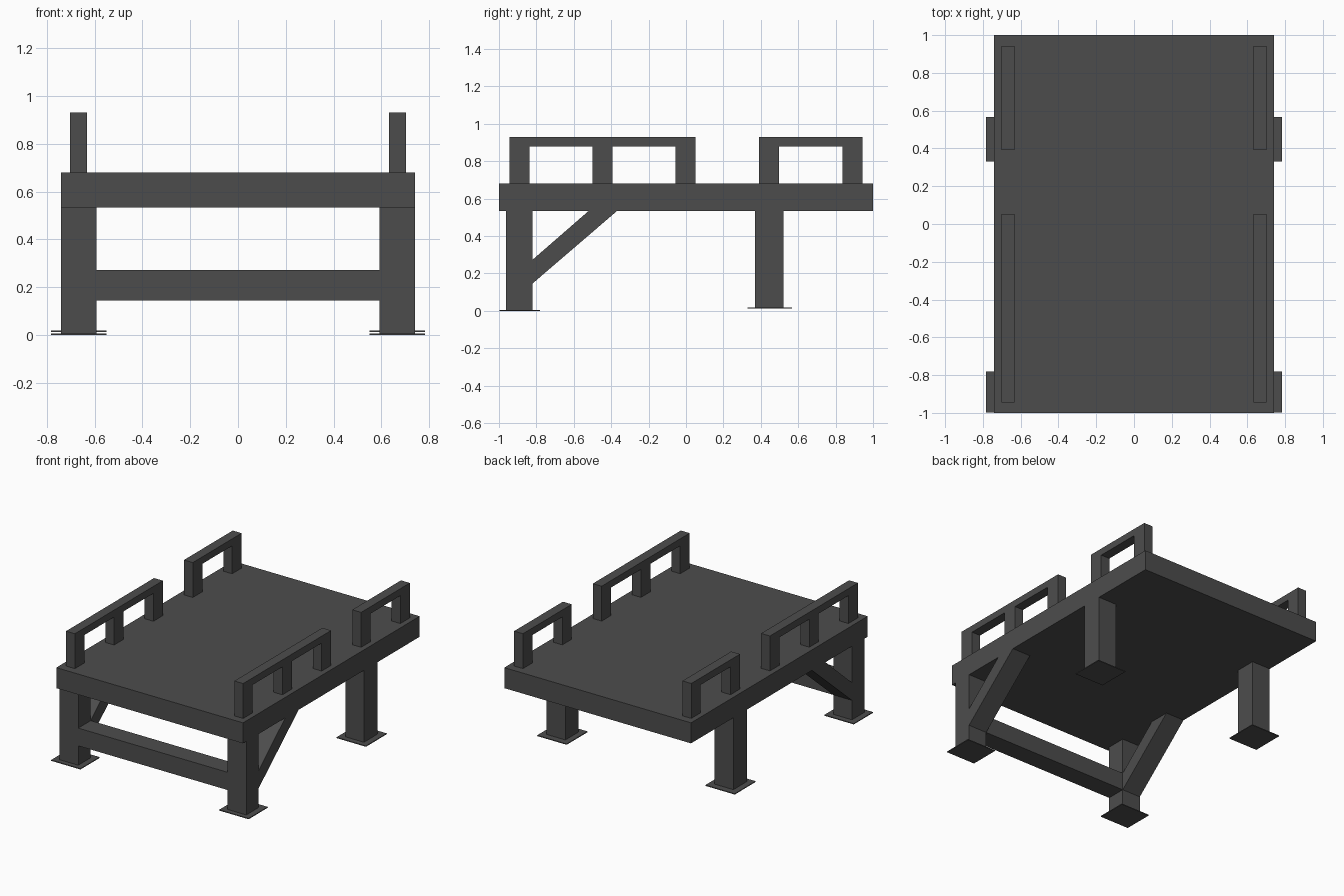
import bpy, bmesh

if "Cube" in bpy.data.objects:
    bpy.data.objects.remove(bpy.data.objects["Cube"])

# Dark charcoal finish shared by every part
dark = bpy.data.materials.new("charcoal")
dark.diffuse_color = (0.073, 0.073, 0.073, 1)
dark.use_nodes = True
dark.node_tree.nodes["Principled BSDF"].inputs["Base Color"].default_value = dark.diffuse_color


def prism(name, profile, x0, x1, mirror=True):
    """Extrude a side (y, z) profile from x0 to x1, optionally mirrored across x."""
    bm = bmesh.new()
    face = bm.faces.new([bm.verts.new((x0, y, z)) for y, z in profile])
    ext = bmesh.ops.extrude_face_region(bm, geom=[face])
    verts = [v for v in ext["geom"] if isinstance(v, bmesh.types.BMVert)]
    bmesh.ops.translate(bm, verts=verts, vec=(x1 - x0, 0, 0))
    bmesh.ops.recalc_face_normals(bm, faces=bm.faces)
    mesh = bpy.data.meshes.new(name)
    bm.to_mesh(mesh)
    bm.free()
    mesh.materials.append(dark)
    obj = bpy.data.objects.new(name, mesh)
    bpy.context.collection.objects.link(obj)
    if mirror:
        obj.modifiers.new("mirror", "MIRROR").use_axis[0] = True
    return obj


def rect(y0, y1, z0, z1):
    return [(y0, z0), (y1, z0), (y1, z1), (y0, z1)]


def guard_rail(name, posts, width=0.107, base=0.68, under=0.88, top=0.93):
    """Top rail with posts hanging down from it, as one comb-shaped profile."""
    profile = []
    for i, y in enumerate(posts):
        if i:
            profile.append((y, under))
        profile += [(y, base), (y + width, base)]
        if i < len(posts) - 1:
            profile.append((y + width, under))
    profile += [(posts[-1] + width, top), (posts[0], top)]
    prism(name, profile, 0.632, 0.702)


DECK_Z = 0.533

# Deck slab
prism("deck", rect(-1, 1, DECK_Z, 0.68), -0.74, 0.74, mirror=False)

# Legs and their thin foot plates (the rear pair sits slightly higher)
prism("front_leg", rect(-0.963, -0.822, 0.005, DECK_Z), 0.592, 0.74)
prism("rear_leg", rect(0.369, 0.52, 0.015, DECK_Z), 0.592, 0.74)
prism("front_foot", rect(-0.998, -0.781, 0.0, 0.006), 0.55, 0.783)
prism("rear_foot", rect(0.33, 0.566, 0.012, 0.018), 0.55, 0.783)

# Crossbar between the front legs
prism("front_crossbar", rect(-0.963, -0.822, 0.145, 0.272), -0.592, 0.592, mirror=False)

# Diagonal braces from front legs to deck
prism("brace", [(-0.822, 0.145), (-0.37, DECK_Z), (-0.522, DECK_Z), (-0.822, 0.272)],
      0.592, 0.74)

# Guard rails: long front pair, short rear pair
guard_rail("long_guard_rail", [-0.944, -0.50, -0.055])
guard_rail("short_guard_rail", [0.391, 0.836])
